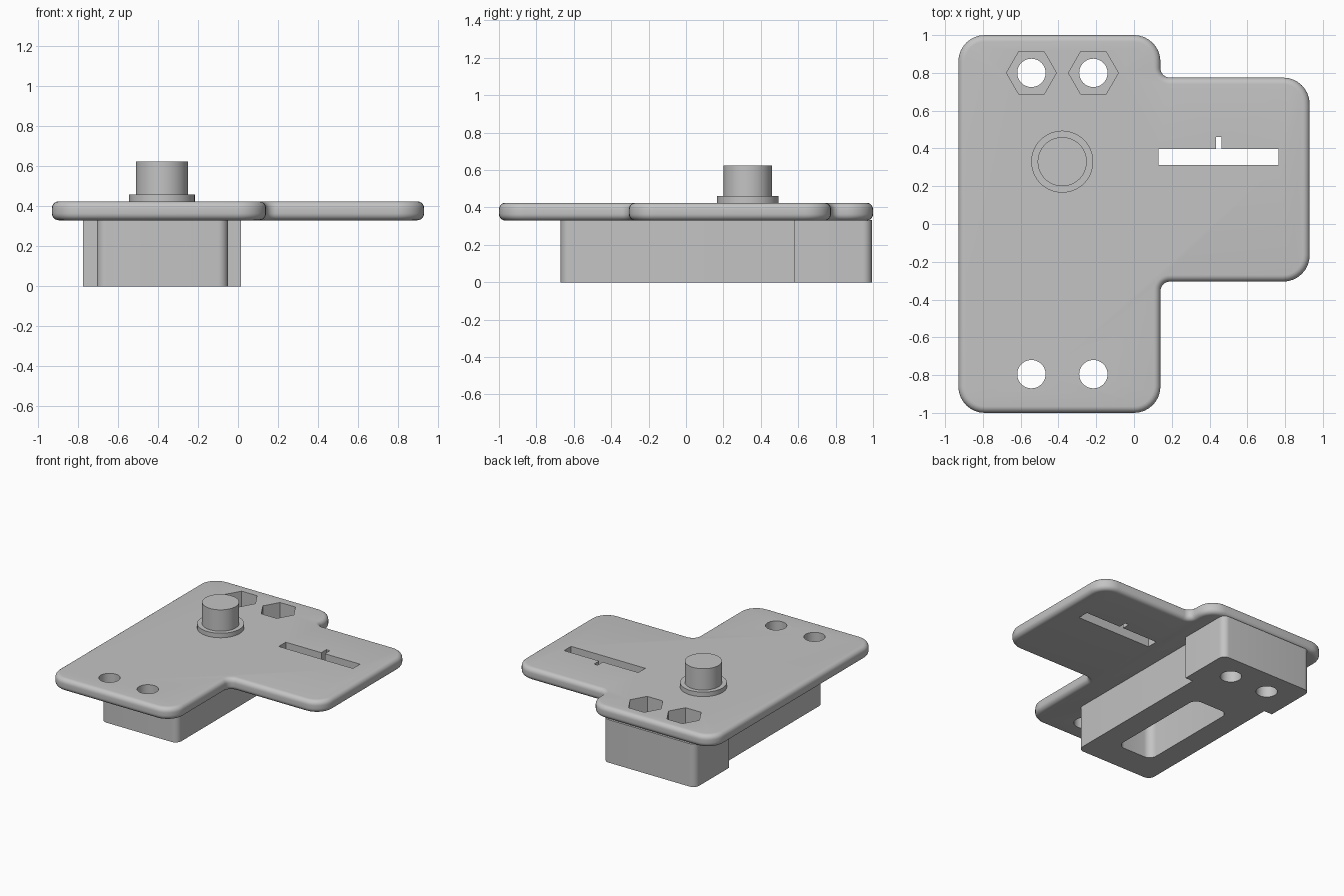
import bpy
import bmesh
from math import cos, sin, tan, tau
from mathutils import Vector

if "Cube" in bpy.data.objects:
    bpy.data.objects.remove(bpy.data.objects["Cube"], do_unlink=True)

GREY = (0.55, 0.55, 0.55, 1)
grey = bpy.data.materials.new("matte grey")
grey.use_nodes = True
grey.diffuse_color = GREY
grey.node_tree.nodes["Principled BSDF"].inputs["Base Color"].default_value = GREY


def rounded(corners, steps=8):
    """Outline from (x, y, radius) corners, each replaced by a tangent arc."""
    pts = []
    for i, (x, y, r) in enumerate(corners):
        p = Vector((x, y))
        if r == 0:
            pts.append(p)
            continue
        a = (Vector(corners[i - 1][:2]) - p).normalized()
        b = (Vector(corners[(i + 1) % len(corners)][:2]) - p).normalized()
        reach = r / tan(a.angle(b) / 2)
        centre = p + (a + b) * reach
        for k in range(steps + 1):
            t = tau / 4 * k / steps
            pts.append(centre - b * r * cos(t) - a * r * sin(t))
    return pts


def ring(x, y, r, sides):
    return [Vector((x + r * cos(tau * k / sides), y + r * sin(tau * k / sides)))
            for k in range(sides)]


def prism(name, outline, low, high, edge_round=0):
    """Extrude an outline upwards, optionally rounding its rims."""
    bm = bmesh.new()
    face = bm.faces.new([bm.verts.new((p.x, p.y, low)) for p in outline])
    top = bmesh.ops.extrude_face_region(bm, geom=[face])["geom"]
    for v in top:
        if isinstance(v, bmesh.types.BMVert):
            v.co.z = high
    bmesh.ops.recalc_face_normals(bm, faces=bm.faces)
    if edge_round:
        rims = [e for e in bm.edges if abs(e.verts[0].co.z - e.verts[1].co.z) < 1e-5]
        bmesh.ops.bevel(bm, geom=rims, offset=edge_round, segments=6,
                        profile=0.5, affect='EDGES')
    mesh = bpy.data.meshes.new(name)
    bm.to_mesh(mesh)
    bm.free()
    mesh.materials.append(grey)
    obj = bpy.data.objects.new(name, mesh)
    bpy.context.collection.objects.link(obj)
    return obj


def cut(obj, cutters):
    for c in cutters:
        mod = obj.modifiers.new("cut", 'BOOLEAN')
        mod.operation = 'DIFFERENCE'
        mod.solver = 'EXACT'
        mod.object = c
    graph = bpy.context.evaluated_depsgraph_get()
    mesh = bpy.data.meshes.new_from_object(obj.evaluated_get(graph))
    obj.modifiers.clear()
    obj.data = mesh


# Main plate with side wing
plate = prism("plate", rounded([
    (-0.93, -1, 0.14), (0.14, -1, 0.14), (0.14, -0.305, 0.05), (0.93, -0.305, 0.14),
    (0.93, 0.775, 0.14), (0.14, 0.775, 0.05), (0.14, 1, 0.14), (-0.93, 1, 0.14)]),
    0.33, 0.425, 0.035)

# Stepped housing underneath
housing = prism("housing", rounded([
    (-0.705, -0.67, 0.05), (-0.05, -0.67, 0.05), (-0.05, 0.58, 0), (0.015, 0.58, 0),
    (0.015, 0.995, 0.05), (-0.775, 0.995, 0.05), (-0.775, 0.58, 0), (-0.705, 0.58, 0)]),
    0, 0.332)

# Bolt holes, nut recesses, slot and underside pocket
bolts, nuts = [], []
for x in (-0.543, -0.215):
    for y in (-0.795, 0.8):
        bolts.append(prism("bolt_cutter", ring(x, y, 0.075, 48), -0.1, 0.6))
    nuts.append(prism("nut_cutter", ring(x, 0.8, 0.132, 6), 0.2, 0.6))
slot = prism("slot_cutter", rounded([
    (0.13, 0.312, 0), (0.765, 0.312, 0), (0.765, 0.398, 0), (0.464, 0.398, 0),
    (0.464, 0.46, 0), (0.434, 0.46, 0), (0.434, 0.398, 0), (0.13, 0.398, 0)]), 0.2, 0.6)
pocket = prism("pocket_cutter", rounded([
    (-0.53, -0.45, 0.06), (-0.23, -0.45, 0.06), (-0.23, 0.39, 0.06), (-0.53, 0.39, 0.06)]),
    -0.1, 0.4)
cut(plate, bolts + nuts + [slot])
cut(housing, bolts[1::2] + nuts + [pocket])
for c in bolts + nuts + [slot, pocket]:
    bpy.data.objects.remove(c, do_unlink=True)

# Round push button and its collar
collar = prism("button_collar", ring(-0.38, 0.33, 0.164, 64), 0.42, 0.46)
button = prism("button", ring(-0.38, 0.33, 0.13, 64), 0.455, 0.625)

# Smooth the curves, keep the edges crisp
bpy.ops.object.select_all(action='DESELECT')
for obj in (plate, housing, collar, button):
    obj.select_set(True)
bpy.context.view_layer.objects.active = plate
bpy.ops.object.shade_smooth_by_angle(angle=0.52)
